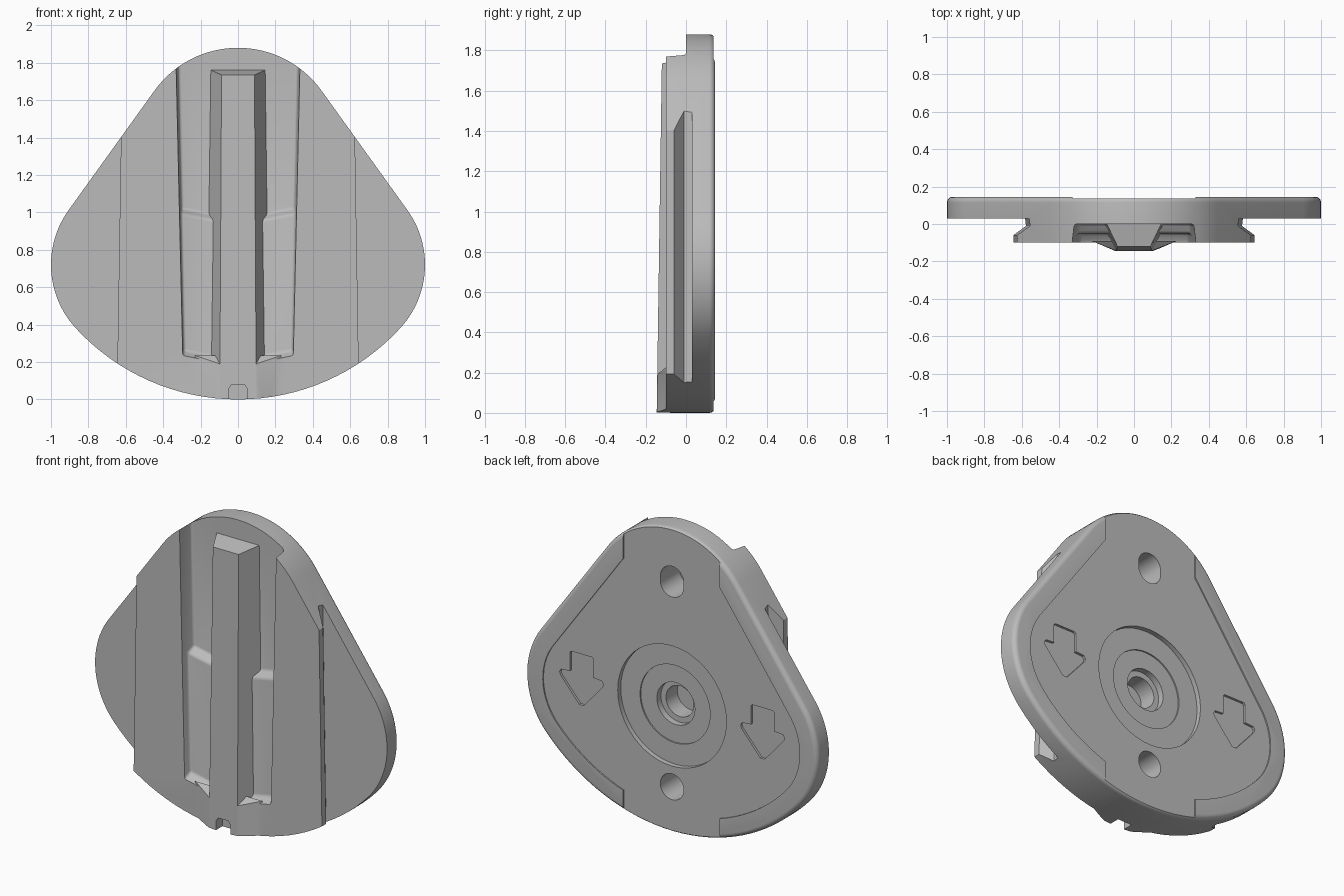
import bpy, bmesh, math

if "Cube" in bpy.data.objects:
    bpy.data.objects.remove(bpy.data.objects["Cube"])

grey = bpy.data.materials.new("light_grey")
grey.diffuse_color = (0.5, 0.5, 0.5, 1)
grey.use_nodes = True
grey.node_tree.nodes["Principled BSDF"].inputs["Base Color"].default_value = grey.diffuse_color


def loft(name, rings):
    """Closed solid through rings of equal point count."""
    bm = bmesh.new()
    vs = [[bm.verts.new(p) for p in r] for r in rings]
    n = len(rings[0])
    for a, b in zip(vs, vs[1:]):
        for i in range(n):
            j = (i + 1) % n
            bm.faces.new((a[i], a[j], b[j], b[i]))
    bm.faces.new(vs[0])
    bm.faces.new(vs[-1])
    bmesh.ops.recalc_face_normals(bm, faces=bm.faces[:])
    me = bpy.data.meshes.new(name)
    bm.to_mesh(me)
    bm.free()
    ob = bpy.data.objects.new(name, me)
    bpy.context.collection.objects.link(ob)
    me.materials.append(grey)
    return ob


def apply(ob, mod):
    bpy.context.view_layer.objects.active = ob
    bpy.ops.object.modifier_apply(modifier=mod.name)


def boolean(ob, tool, op='DIFFERENCE', keep=False):
    m = ob.modifiers.new("bool", 'BOOLEAN')
    m.operation, m.solver, m.object = op, 'EXACT', tool
    apply(ob, m)
    if not keep:
        bpy.data.objects.remove(tool)


def arc(cx, cz, r, a0, a1, n):
    return [(cx + r * math.cos(math.radians(a0 + (a1 - a0) * i / n)),
             cz + r * math.sin(math.radians(a0 + (a1 - a0) * i / n))) for i in range(n + 1)]


def outline(d):
    """Rounded triangle in x, z, inset by d."""
    right = (arc(0, 1.178, 1.178 - d, -90, -42.5, 16)
             + arc(0.5, 0.72, 0.5 - d, -39, 36.3, 20)
             + arc(0, 1.33, 0.55 - d, 36.3, 90, 16))
    return right + [(-x, z) for x, z in right[-2:0:-1]]


def along_y(name, pts, y0, y1):
    return loft(name, [[(x, y, z) for x, z in pts] for y in (y0, y1)])


# main plate with a rounded back edge
steps = [(-0.10, 0.0)] + [(0.115 + 0.03 * math.sin(t), 0.03 - 0.03 * math.cos(t))
                          for t in [math.pi / 2 * i / 6 for i in range(7)]]
plate = loft("mounting_plate", [[(x, y, z) for x, z in outline(d)] for y, d in steps])

# undercut rails on both sides
rail = [(0.648, -0.2), (0.648, -0.06), (0.58, -0.01), (0.585, 0.03), (1.3, 0.03), (1.3, -0.2)]
for s in (1, -1):
    boolean(plate, loft("rail_cutter", [[(s * (x - 0.0163 * z), y, z) for x, y in rail]
                                        for z in (-0.1, 2.0)]))

# stepped slots beside the centre ridge, open at the top
slot = [(-0.3, 0.20), (-0.1, 0.205), (-0.05, 0.235), (-0.05, 0.965), (0.0, 0.99), (0.0, 2.2), (-0.3, 2.2)]


def slot_ring(s, inner):
    ring = []
    for y, z in slot:
        x = -0.06 if inner else 0.285 + 0.023 * z - 0.12 * (y + 0.05)
        ring.append((s * x, y, z + 0.2 * (x - 0.16)))
    return ring


for s in (1, -1):
    c = loft("slot_cutter", [slot_ring(s, True), slot_ring(s, False)])
    b = c.modifiers.new("round", 'BEVEL')
    b.width, b.segments, b.limit_method, b.angle_limit = 0.014, 3, 'ANGLE', 0.25
    apply(c, b)
    boolean(plate, c)

# centre ridge and the wider foot below it, trimmed to the outline
def section(z, wide, narrow, back, front):
    return [(-wide, back, z), (-narrow, front, z), (narrow, front, z), (wide, back, z)]


ridge_top = section(1.77, 0.155, 0.088, 0.02, -0.12)
ridge_top = [(x, y, 1.765 if y > 0 else 1.735) for x, y, z in ridge_top]
ridge = loft("centre_ridge", [section(-0.1, 0.18, 0.098, 0.02, -0.147), ridge_top])
foot_top = [(x, y, 0.235 if y > -0.1 else 0.19)
            for x, y, z in section(0, 0.23, 0.098, -0.09, -0.142)]
foot = loft("ridge_foot", [section(-0.1, 0.23, 0.098, -0.09, -0.147), foot_top])
trim = along_y("trim_helper", outline(0), -0.3, 0.1)
for part in (ridge, foot):
    boolean(part, trim, 'INTERSECT', keep=True)
    boolean(plate, part, 'UNION')
bpy.data.objects.remove(trim)

# small notch at the bottom edge
boolean(plate, along_y("notch_cutter", [(-0.052, -0.1), (-0.048, 0.06), (-0.035, 0.08),
                                        (0.035, 0.08), (0.048, 0.06), (0.052, -0.1)], -0.3, -0.08))

# shallow back panel: a full-height band plus two inset sides
boolean(plate, along_y("panel_cutter", outline(0.12), 0.137, 0.3))
boolean(plate, along_y("band_cutter", [(-0.33, -0.2), (0.33, -0.2), (0.33, 2.1), (-0.33, 2.1)], 0.137, 0.3))

# round recesses, centre hole and lower blind hole: z, radius, floor
for z, r, floor in [(0.78, 0.372, 0.107), (0.78, 0.24, 0.099), (0.78, 0.13, 0.06),
                    (0.78, 0.095, -0.05), (0.28, 0.08, -0.05)]:
    boolean(plate, along_y("round_cutter", arc(0, z, r, 0, 352.5, 47), floor, 0.3))

# upper elongated blind hole
boolean(plate, along_y("slot_hole_cutter", arc(0, 1.565, 0.08, 0, 180, 20)
                       + arc(0, 1.535, 0.08, 180, 360, 20), -0.05, 0.3))

# recessed arrows pointing down
half = [(0.07, 0.155), (0.08, 0.145), (0.08, 0.03), (0.14, 0.025), (0.15, 0.01), (0.145, -0.01), (0.015, -0.16)]
arrow = half + [(-x, z) for x, z in reversed(half)]
for s in (1, -1):
    boolean(plate, along_y("arrow_cutter", [(s * 0.62 + x, 0.78 + z) for x, z in arrow], 0.122, 0.3))

bpy.ops.object.select_all(action='DESELECT')
plate.select_set(True)
bpy.context.view_layer.objects.active = plate
bpy.ops.object.shade_smooth_by_angle(angle=math.radians(28))
